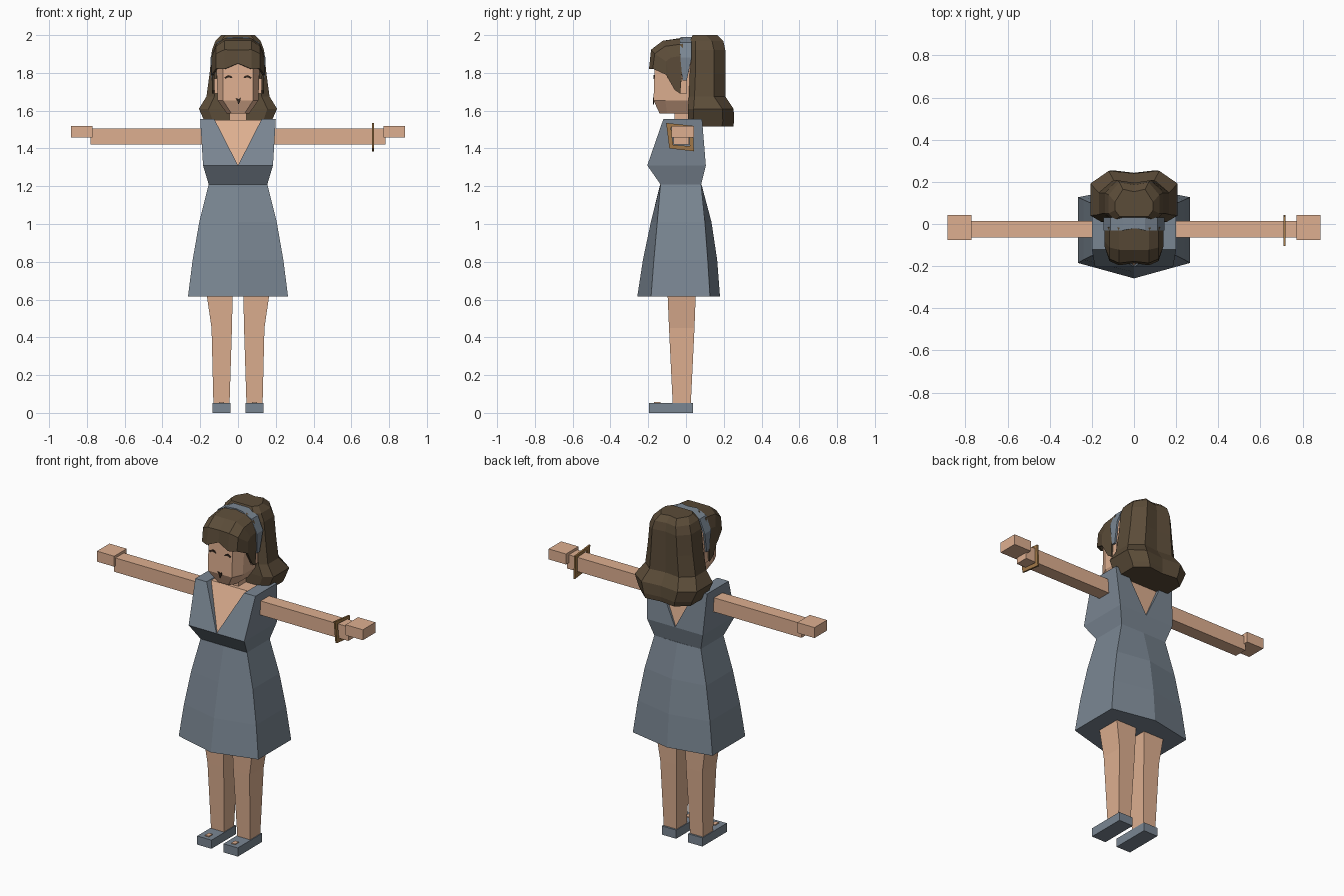
import bpy, bmesh

if "Cube" in bpy.data.objects:
    bpy.data.objects.remove(bpy.data.objects["Cube"])


def material(name, rgb):
    m = bpy.data.materials.new(name)
    m.diffuse_color = (*rgb, 1)
    m.use_nodes = True
    m.node_tree.nodes["Principled BSDF"].inputs["Base Color"].default_value = m.diffuse_color
    return m


SKIN = material("skin", (0.73, 0.43, 0.28))
BLUE = material("slate_blue", (0.195, 0.24, 0.29))
HAIR = material("brown_hair", (0.105, 0.072, 0.04))
GOLD = material("bronze", (0.36, 0.19, 0.065))
DARK = material("dark_lash", (0.03, 0.018, 0.012))


def mesh_object(name, verts, faces, mat, solid=0):
    me = bpy.data.meshes.new(name)
    me.from_pydata(verts, [], faces)
    bm = bmesh.new()
    bm.from_mesh(me)
    bmesh.ops.recalc_face_normals(bm, faces=bm.faces)
    bm.to_mesh(me)
    bm.free()
    me.materials.append(mat)
    ob = bpy.data.objects.new(name, me)
    bpy.context.collection.objects.link(ob)
    if solid:
        mod = ob.modifiers.new("thickness", "SOLIDIFY")
        mod.thickness = solid
        mod.offset = 0
    return ob


def loft(name, rings, mat):
    """Skin a closed solid through rings of equal point count."""
    n = len(rings[0])
    verts = [p for r in rings for p in r]
    faces = [(k * n + i, k * n + (i + 1) % n, (k + 1) * n + (i + 1) % n, (k + 1) * n + i)
             for k in range(len(rings) - 1) for i in range(n)]
    faces += [tuple(range(n)), tuple(range(len(verts) - n, len(verts)))]
    return mesh_object(name, verts, faces, mat)


def sheet(name, rows, mat, solid):
    """Open grid of points with thickness."""
    n = len(rows[0])
    faces = [(k * n + i, k * n + i + 1, (k + 1) * n + i + 1, (k + 1) * n + i)
             for k in range(len(rows) - 1) for i in range(n - 1)]
    return mesh_object(name, [p for r in rows for p in r], faces, mat, solid)


def rect(x0, x1, y0, y1, z):
    return [(x0, y0, z), (x1, y0, z), (x1, y1, z), (x0, y1, z)]


def box(name, x, y, z, mat):
    return loft(name, [rect(*x, *y, z[0]), rect(*x, *y, z[1])], mat)


def plate(name, outline, y, mat, t=0.006):
    """Thin plate facing the front, outline in x and z."""
    return loft(name, [[(x, y, z) for x, z in outline],
                       [(x, y + t, z) for x, z in outline]], mat)


def span(s, a, b):
    return (s * a, s * b)


# skirt: hexagonal rings, pointed at the middle of the front and back
def skirt_ring(z, w, front, front_mid, back, back_mid):
    return [(-w, front, z), (0, front_mid, z), (w, front, z),
            (w, back, z), (0, back_mid, z), (-w, back, z)]


loft("skirt", [skirt_ring(0.615, 0.265, -0.185, -0.258, 0.127, 0.18),
               skirt_ring(0.81, 0.24, -0.17, -0.228, 0.115, 0.165),
               skirt_ring(1.01, 0.205, -0.152, -0.186, 0.10, 0.135),
               skirt_ring(1.21, 0.155, -0.135, -0.137, 0.08, 0.082)], BLUE)
loft("dress_waist", [rect(-0.155, 0.155, -0.135, 0.08, 1.21),
                     rect(-0.185, 0.185, -0.205, 0.105, 1.31)], BLUE)

# chest inside the V neckline, sloping back from front and rear
loft("chest", [[(-0.001, -0.197, 1.311), (0.001, -0.197, 1.311),
                (0.001, 0.097, 1.311), (-0.001, 0.097, 1.311)],
               rect(-0.126, 0.126, -0.08, 0.06, 1.55)], SKIN)
box("neck", (-0.045, 0.045), (-0.06, 0.01), (1.5, 1.62), SKIN)

for s, side in ((-1, "left"), (1, "right")):
    # bodice half, leaving a V open at front and back
    def bodice_outline(low_y, high_y):
        return [(0, low_y, 1.31), (s * 0.185, low_y, 1.31),
                (s * 0.2, high_y, 1.555), (s * 0.125, high_y, 1.555)]
    loft(side + "_bodice", [bodice_outline(-0.205, -0.12), bodice_outline(0.105, 0.085)], BLUE)

    # arms and hands
    box(side + "_arm", span(s, 0.15, 0.78), (-0.065, 0.015), (1.42, 1.505), SKIN)
    box(side + "_hand", span(s, 0.77, 0.885), (-0.077, 0.042), (1.457, 1.52), SKIN)

    # legs and shoes
    loft(side + "_leg", [rect(*span(s, 0.045, 0.13), -0.07, 0.025, 0.04),
                         rect(*span(s, 0.032, 0.14), -0.09, 0.045, 0.45),
                         rect(*span(s, 0.028, 0.168), -0.098, 0.052, 0.64)], SKIN)
    box(side + "_shoe", span(s, 0.04, 0.135), (-0.195, 0.037), (0, 0.052), BLUE)
    box(side + "_shoe_opening", span(s, 0.075, 0.1), (-0.17, -0.135), (0.05, 0.057), SKIN)

    # ear and closed eyelashes
    box(side + "_ear", span(s, 0.10, 0.128), (-0.035, 0.005), (1.69, 1.77), SKIN)
    lash = [(0.028, 1.772), (0.036, 1.784), (0.052, 1.788), (0.074, 1.776),
            (0.066, 1.768), (0.052, 1.776), (0.04, 1.774)]
    plate(side + "_eyelash", [(s * x, z) for x, z in lash], -0.172, DARK)


# head: bevelled front corners, tapering under the jaw
def head_ring(z, front_w, w, front, cheek, back):
    return [(-front_w, front, z), (front_w, front, z), (w, cheek, z),
            (w, back, z), (-w, back, z), (-w, cheek, z)]


loft("head", [head_ring(1.585, 0.035, 0.06, -0.14, -0.10, 0.01),
              head_ring(1.655, 0.08, 0.108, -0.172, -0.11, 0.03),
              head_ring(1.86, 0.08, 0.115, -0.165, -0.10, 0.06),
              head_ring(1.93, 0.06, 0.09, -0.11, -0.07, 0.06)], SKIN)
plate("mouth", [(-0.014, 1.668), (0.004, 1.662), (0.016, 1.67), (0.012, 1.652),
                (0.002, 1.632), (-0.004, 1.65)], -0.176, DARK)

# bangs: stations from the middle to the side, each running front to crown
half = [(0.07, [(-0.19, 1.82), (-0.18, 1.92), (-0.12, 1.965), (-0.015, 1.977)]),
        (0.112, [(-0.172, 1.822), (-0.162, 1.90), (-0.11, 1.937), (-0.015, 1.95)]),
        (0.134, [(-0.105, 1.79), (-0.105, 1.86), (-0.08, 1.88), (-0.015, 1.89)]),
        (0.131, [(-0.10, 1.78), (-0.08, 1.745), (-0.06, 1.71), (-0.03, 1.69)])]
middle = (0, [(-0.18, 1.85), (-0.172, 1.918), (-0.12, 1.965), (-0.015, 1.98)])
stations = [(-x, p) for x, p in reversed(half)] + [middle] + half
sheet("bangs", [[(x, y, z) for y, z in p] for x, p in stations], HAIR, 0.012)

# headband arch, narrow at its ends
arch = [(0.05, 1.985, -0.03, 0.03), (0.108, 1.957, -0.032, 0.03),
        (0.14, 1.88, -0.03, 0.03), (0.135, 1.76, -0.018, 0.004)]
arch = [(-x, z, a, b) for x, z, a, b in reversed(arch)] + [(0, 1.985, -0.02, 0.035)] + arch
sheet("headband", [[(x, a, z), (x, b, z)] for x, z, a, b in arch], BLUE, 0.012)


# back hair: faceted rings flaring out above the shoulders
def hair_ring(z, w, front, back):
    pts = [(0.75 * w, front), (w, front + 0.03), (w, back - 0.06), (0.58 * w, back)]
    return ([(x, y, z) for x, y in pts] + [(0, back - 0.012, z)]
            + [(-x, y, z) for x, y in reversed(pts)])


loft("back_hair", [hair_ring(1.515, 0.165, 0.01, 0.25), hair_ring(1.545, 0.178, 0.01, 0.255),
                   hair_ring(1.61, 0.207, 0.01, 0.252), hair_ring(1.675, 0.167, 0.015, 0.208),
                   hair_ring(1.80, 0.15, 0.02, 0.208), hair_ring(1.92, 0.138, 0.02, 0.208),
                   hair_ring(1.968, 0.12, 0.02, 0.198), hair_ring(2.0, 0.09, 0.035, 0.165)], HAIR)

# bracelet: thin tilted square frame around one wrist
outer = [(-0.105, 1.535), (0.035, 1.52), (0.042, 1.385), (-0.088, 1.40)]
inner = [(-0.08, 1.512), (0.018, 1.506), (0.02, 1.412), (-0.068, 1.419)]
sheet("bracelet", [[(0.715, *p) for p in ring + ring[:1]] for ring in (outer, inner)], GOLD, 0.01)
